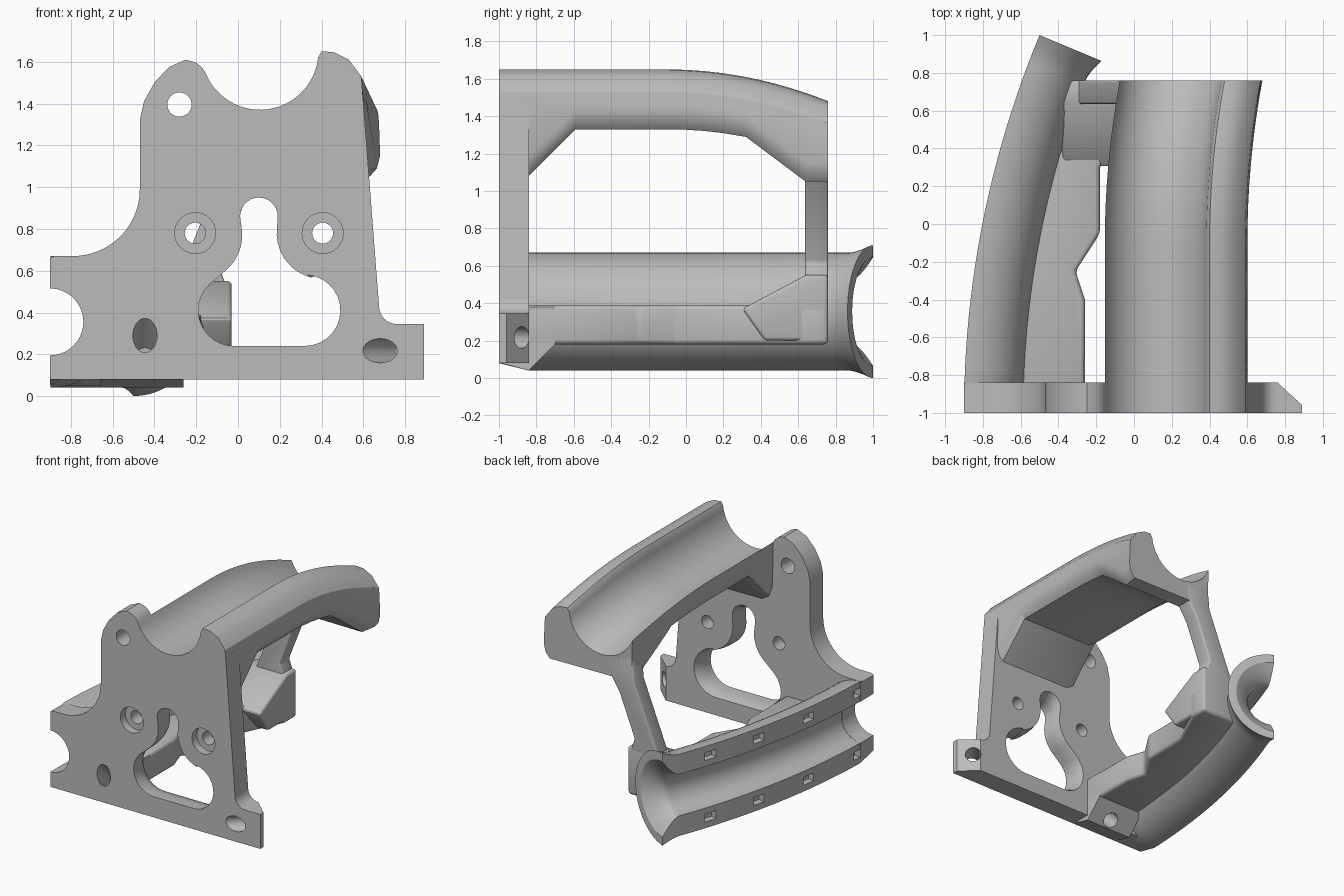
import bpy, bmesh, math
from mathutils import Vector

cube = bpy.data.objects.get("Cube")
if cube:
    bpy.data.objects.remove(cube)

grey = bpy.data.materials.new("plain_grey")
grey.use_nodes = True
grey.diffuse_color = (0.5, 0.5, 0.5, 1)
for node in grey.node_tree.nodes:
    if node.type == 'BSDF_PRINCIPLED':
        node.inputs["Base Color"].default_value = (0.5, 0.5, 0.5, 1)


def arc(cx, cz, r, start, end, n=24):
    steps = [math.radians(start + (end - start) * i / n) for i in range(n + 1)]
    return [(cx + r * math.cos(a), cz + r * math.sin(a)) for a in steps]


def activate(ob):
    bpy.ops.object.select_all(action='DESELECT')
    ob.select_set(True)
    bpy.context.view_layer.objects.active = ob


def loft(name, rings):
    """Skin a list of equal-length 3D rings and cap both ends."""
    bm = bmesh.new()
    rows = [[bm.verts.new(p) for p in ring] for ring in rings]
    n = len(rows[0])
    for a, b in zip(rows, rows[1:]):
        for i in range(n):
            j = (i + 1) % n
            bm.faces.new((a[i], a[j], b[j], b[i]))
    bm.faces.new(rows[0])
    bm.faces.new(rows[-1])
    bmesh.ops.recalc_face_normals(bm, faces=bm.faces)
    mesh = bpy.data.meshes.new(name)
    bm.to_mesh(mesh)
    bm.free()
    mesh.materials.append(grey)
    ob = bpy.data.objects.new(name, mesh)
    bpy.context.collection.objects.link(ob)
    return ob


def prism(name, outline, axis, low, high, bevel=0):
    """Extrude a flat outline along axis x, y or z."""
    place = {'x': lambda p, d: (d, p[0], p[1]),
             'y': lambda p, d: (p[0], d, p[1]),
             'z': lambda p, d: (p[0], p[1], d)}[axis]
    ob = loft(name, [[place(p, d) for p in outline] for d in (low, high)])
    if bevel:
        mod = ob.modifiers.new("bevel", 'BEVEL')
        mod.width, mod.segments = bevel, 3
        activate(ob)
        bpy.ops.object.modifier_apply(modifier="bevel")
    return ob


def drill(start, direction, r, length):
    """Round cutter that starts at a point and runs along a direction."""
    d = Vector(direction).normalized()
    bpy.ops.mesh.primitive_cylinder_add(vertices=32, radius=r, depth=length,
                                        location=Vector(start) + d * length / 2)
    ob = bpy.context.object
    ob.rotation_euler = d.to_track_quat('Z', 'Y').to_euler()
    return ob


def cut(target, cutters):
    bpy.context.view_layer.update()
    for c in cutters:
        mod = target.modifiers.new("cut", 'BOOLEAN')
        mod.operation, mod.solver, mod.object = 'DIFFERENCE', 'EXACT', c
        activate(target)
        bpy.ops.object.modifier_apply(modifier=mod.name)
        bpy.data.objects.remove(c)


# Front plate outline, clockwise from the lower left
groove = arc(0.105, 1.65, 0.28, 202, 354)
crest = [(0.40, 1.65), (0.46, 1.645), (0.53, 1.61), (0.59, 1.53)]
outline = arc(-0.9, 0.355, 0.16, -90, 90)
outline += [(-0.9, 0.66), (-0.88, 0.67)] + arc(-0.79, 0.99, 0.32, -90, 0)
outline += [(-0.47, 1.32), (-0.45, 1.41), (-0.40, 1.50), (-0.33, 1.575),
            (-0.25, 1.61), (-0.2, 1.595), (-0.17, 1.57)]
outline += groove + crest + arc(0.76, 0.43, 0.085, 180, 270, 10)
outline += [(0.89, 0.345), (0.89, 0.08), (-0.9, 0.08)]
plate = prism("front_plate", outline, 'y', -1, -0.84)

# Keyhole window, wider towards the back
key = arc(0.1, 0.86, 0.09, 0, 180, 14) + arc(-0.2, 0.77, 0.22, 8, -50, 8)
key += arc(-0.02, 0.41, 0.17, 135, 270, 12) + arc(0.32, 0.41, 0.17, -90, 85, 14)
key += arc(0.405, 0.78, 0.22, -105, -188, 8)


def key_ring(y, s):
    return [(0.15 + (x - 0.15) * s, y, 0.5 + (z - 0.5) * s) for x, z in key]


window = loft("window_cutter", [key_ring(-1.02, 1), key_ring(-0.93, 1),
                                key_ring(-0.88, 1.03), key_ring(-0.82, 1.12)])
corner = prism("corner_cutter", [(0.75, -0.83), (0.92, -0.83), (0.92, -0.987)],
               'z', -0.1, 0.5)
cutters = [window, corner, drill((-0.28, -1.1, 1.395), (0, 1, 0), 0.058, 0.5),
           drill((0.62, -1.06, 0.217), (1, 1, 0), 0.058, 0.6),
           drill((-0.445, -1.06, 0.35), (0, 1, -1), 0.058, 0.6)]
for x in (-0.205, 0.405):
    cutters += [drill((x, -1.1, 0.78), (0, 1, 0), 0.05, 0.5),
                drill((x, -1.1, 0.78), (0, 1, 0), 0.098, 0.16)]
cut(plate, cutters)

# Curved half tube on the right side, with a flared end
BEND = 5.2
END = math.asin(2 / BEND)


def on_bend(t, d, z):
    return (-0.9 + BEND * (1 - math.cos(t)) + d * math.cos(t),
            -1 + BEND * math.sin(t) - d * math.sin(t), z)


def tube_ring(t):
    s = BEND * t
    flare = max(0, 1 - (BEND * END - s) / 0.14) ** 1.6
    outer = 0.315 - 0.04 * max(0, 1 - s / 0.16) + 0.04 * flare
    inner = 0.16 + 0.13 * flare
    pts = arc(0, 0.355, outer, -90, 90, 28) + arc(0, 0.355, inner, 90, -90, 28)
    return [on_bend(t, d, z) for d, z in pts]


length = BEND * END
stops = [0, 0.16] + [0.16 + (length - 0.32) * i / 20 for i in range(1, 21)]
stops += [length - 0.14 + 0.02 * i for i in range(8)]
tube = loft("curved_half_tube", [tube_ring(s / BEND) for s in stops])

# Strap slots in both rims of the tube
slots = []
for y in (-0.82, -0.28, 0.2, 0.62):
    t = math.asin((y + 1) / BEND)
    for side in (-1, 1):
        bpy.ops.mesh.primitive_cube_add(size=1, location=on_bend(t, 0, 0.355 + side * 0.237))
        slot = bpy.context.object
        slot.scale = (0.1, 0.1, 0.06)
        slot.rotation_euler.z = -t
        slots.append(slot)
cut(tube, slots)

# Ledge along the inner side of the tube
ledge = prism("side_ledge", [(-0.66, -0.86), (-0.26, -0.86), (-0.26, -0.4), (-0.31, -0.25),
                             (-0.18, -0.05), (-0.18, 0.3), (-0.03, 0.62), (-0.03, 0.76),
                             (-0.36, 0.76), (-0.47, 0.4), (-0.57, 0)],
              'z', 0.18, 0.39, 0.025)

# Boss behind the slanted screw hole
boss = prism("screw_boss", [(-0.99, 0.08), (-0.84, 0.04), (-0.7, 0.18), (-0.7, 0.38),
                            (-0.99, 0.38)], 'x', -0.66, -0.26)
cut(boss, [drill((-0.445, -1.06, 0.35), (0, 1, -1), 0.058, 0.6)])

# Foot and strut joining the tube to the upper channel
prism("strut_foot", [(0.3, 0.37), (0.64, 0.55), (0.76, 0.55), (0.76, 0.2), (0.42, 0.2)],
      'x', -0.38, -0.03, 0.02)
prism("rear_strut", [(-0.33, 0.45), (-0.03, 0.45), (-0.09, 0.62), (0.04, 0.95),
                     (0.14, 1.1), (0.14, 1.18), (-0.07, 1.25), (-0.09, 1.05)],
      'y', 0.635, 0.76, 0.012)


# Upper channel: open groove on top, drooping and drifting towards the back
def channel_ring(y):
    droop = (max(0, y + 0.1) / 0.86) ** 2
    dx, dz = 0.08 * droop, -0.17 * droop
    base = 1.33 + dz
    if y < -0.59:
        base = max(1.07, 1.33 + (y + 0.59))
    if y > 0.32:
        base = max(1.05, 1.29 - 0.75 * (y - 0.32))
    top = groove + crest + [(0.595, 1.47)]
    pts = [(x + dx, z + dz) for x, z in top]
    low = [(0.6, base + 0.1), (0.585, base + 0.04), (0.55, base), (-0.06, base + 0.005),
           (-0.12, base + 0.04), (-0.15, base + 0.12)]
    return [(x + dx, y, z) for x, z in pts_low(pts, low, dx)]


def pts_low(pts, low, dx):
    return [(x - dx, z) for x, z in pts] + low


levels = [-0.9, -0.84, -0.59, -0.35, -0.1, 0, 0.1, 0.2, 0.32, 0.4, 0.48, 0.56, 0.64, 0.7, 0.76]
loft("upper_channel", [channel_ring(y) for y in levels])

# Smooth shading with crisp edges
for ob in bpy.context.collection.objects:
    if ob.type == 'MESH' and grey.name in ob.data.materials:
        activate(ob)
        bpy.ops.object.shade_smooth_by_angle(angle=math.radians(32))
